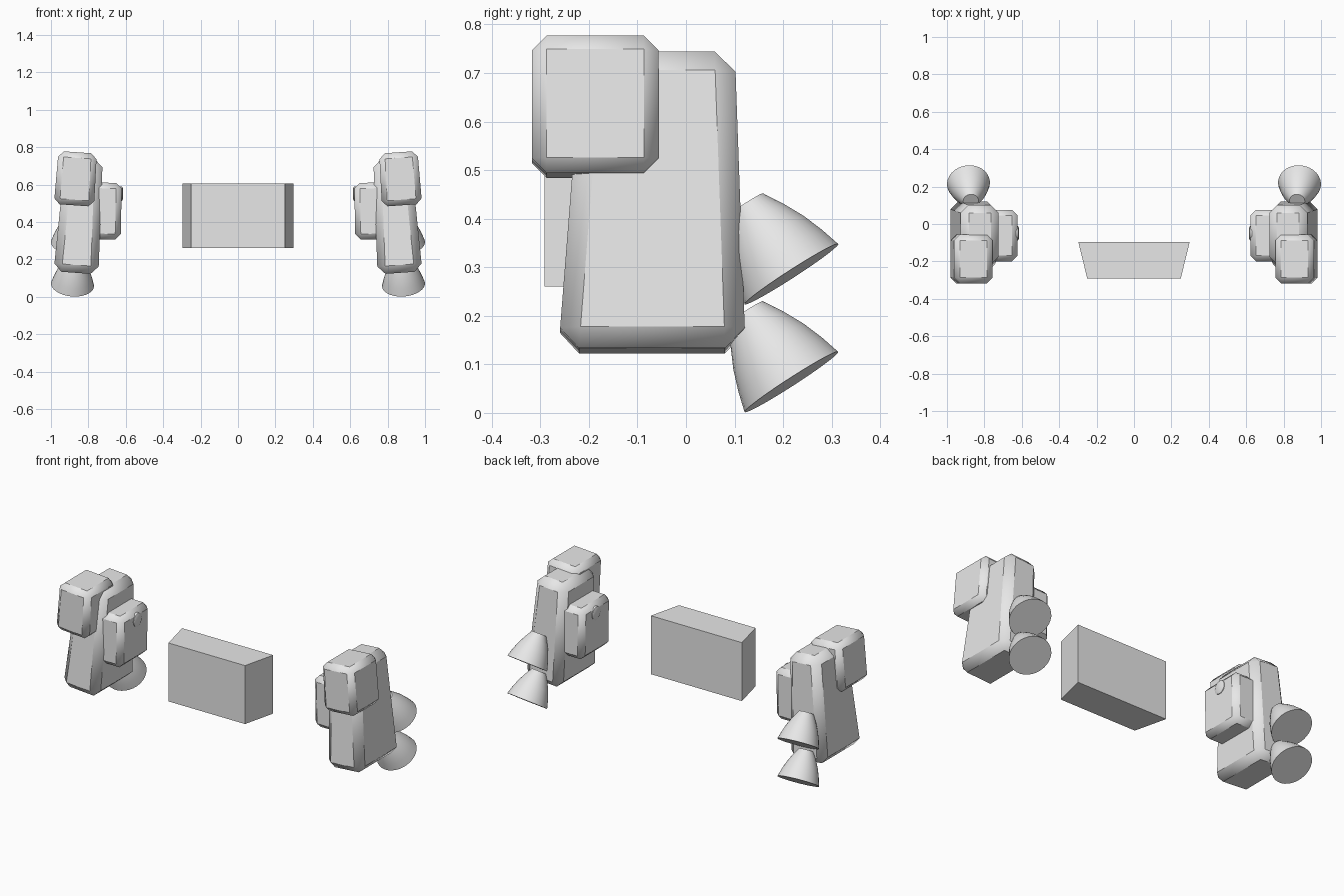
import bpy
import bmesh
from math import radians, tau
from mathutils import Matrix, Vector

cube = bpy.data.objects.get("Cube")
if cube:
    bpy.data.objects.remove(cube, do_unlink=True)

GREY = (0.8, 0.8, 0.8, 1.0)
grey = bpy.data.materials.new("light_grey")
grey.use_nodes = True
grey.diffuse_color = GREY
grey.node_tree.nodes["Principled BSDF"].inputs["Base Color"].default_value = GREY


def finish(name, bm, bevel=0.0, mirror=True, smooth=30):
    """Turn a bmesh into an object with optional chamfer and mirrored twin."""
    bmesh.ops.recalc_face_normals(bm, faces=bm.faces)
    mesh = bpy.data.meshes.new(name)
    bm.to_mesh(mesh)
    bm.free()
    mesh.materials.append(grey)
    obj = bpy.data.objects.new(name, mesh)
    bpy.context.collection.objects.link(obj)
    bpy.ops.object.select_all(action="DESELECT")
    obj.select_set(True)
    bpy.context.view_layer.objects.active = obj
    bpy.ops.object.shade_smooth_by_angle(angle=radians(smooth))
    if bevel:
        mod = obj.modifiers.new("chamfer", "BEVEL")
        mod.width = bevel
        mod.segments = 1
        mod.limit_method = "NONE"
    if mirror:
        obj.modifiers.new("mirror", "MIRROR").use_axis[0] = True
    return obj


def block(base, bottom, top, height, shift=0.0, tilt=0.0):
    """Tapered box standing on base, leaning sideways by tilt degrees."""
    bm = bmesh.new()
    bmesh.ops.create_cube(bm, size=1.0)
    for v in bm.verts:
        upper = v.co.z > 0
        size = top if upper else bottom
        v.co = Vector((v.co.x * size[0],
                       v.co.y * size[1] + (shift if upper else 0),
                       height if upper else 0))
    bm.transform(Matrix.Translation(base) @ Matrix.Rotation(radians(tilt), 4, "Y"))
    return bm


def lathe(profile, start, axis, steps=32):
    """Closed solid of revolution, profile given as (radius, distance)."""
    bm = bmesh.new()
    rings = []
    for radius, dist in profile:
        rings.append([bm.verts.new(Matrix.Rotation(tau * i / steps, 3, "Z")
                                   @ Vector((radius, 0, dist)))
                      for i in range(steps)])
    for a, b in zip(rings, rings[1:]):
        for i in range(steps):
            j = (i + 1) % steps
            bm.faces.new((a[i], a[j], b[j], b[i]))
    bm.faces.new(rings[0])
    bm.faces.new(rings[-1])
    turn = Vector(axis).to_track_quat("Z", "Y").to_matrix().to_4x4()
    bm.transform(Matrix.Translation(start) @ turn)
    return bm


# Central wedge-sided block, wider at the back
bm = block((0, -0.194, 0.26), (0.5, 0.195), (0.5, 0.195), 0.345)
for v in bm.verts:
    if v.co.y > -0.194:
        v.co.x *= 1.19
finish("center_block", bm, mirror=False)

# Leaning main housings
finish("side_housing",
       block((0.866, -0.07, 0.128), (0.24, 0.385), (0.2, 0.315), 0.614,
             shift=0.013, tilt=-4), bevel=0.042)

# Upper front boxes
finish("upper_box",
       block((0.877, -0.187, 0.489), (0.215, 0.26), (0.205, 0.26), 0.284, tilt=-4),
       bevel=0.03)

# Inner side boxes with a round button
finish("inner_box",
       block((0.722, -0.062, 0.307), (0.19, 0.275), (0.19, 0.275), 0.303, tilt=-1),
       bevel=0.03)
finish("inner_button",
       lathe([(0.04, 0), (0.038, 0.012), (0.03, 0.016)],
             (0.632, -0.05, 0.55), (-1, 0, 0), steps=20))

# Bell nozzles pointing down and back
axis = Matrix.Rotation(radians(-5), 3, "Y") @ Vector((0, 0.54, -0.84))
bell = [(0.041, 0), (0.066, 0.043), (0.087, 0.086), (0.103, 0.13), (0.115, 0.172)]
for name, z in (("upper_nozzle", 0.286), ("lower_nozzle", 0.064)):
    start = Vector((0.885, 0.217, z)) - axis * 0.172
    finish(name, lathe(bell, start, axis), smooth=40)
